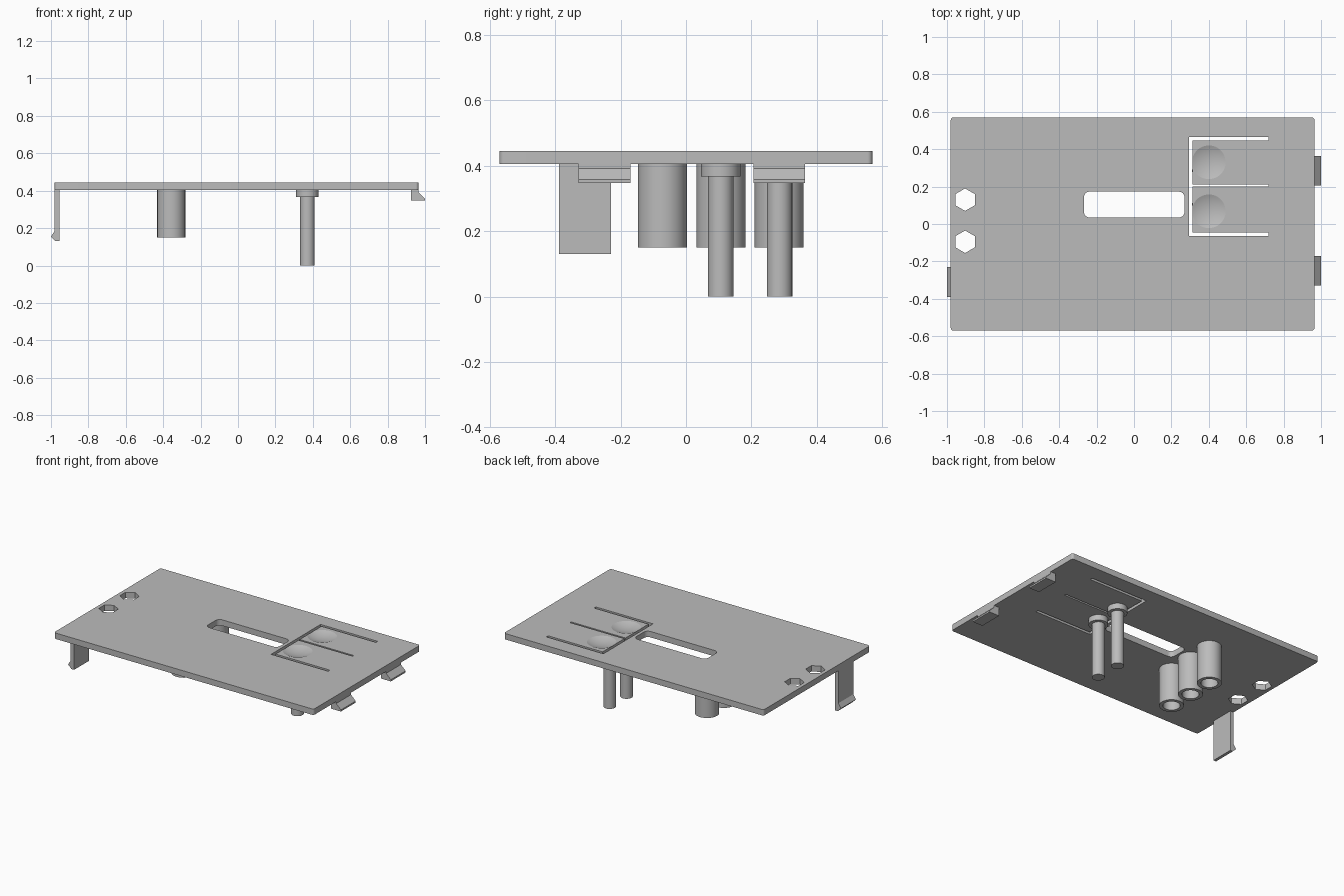
import bpy, bmesh, math
from mathutils import Vector

cube = bpy.data.objects.get("Cube")
if cube:
    bpy.data.objects.remove(cube)

grey = bpy.data.materials.new("plain grey")
grey.use_nodes = True
grey.diffuse_color = (0.5, 0.5, 0.5, 1)
grey.node_tree.nodes["Principled BSDF"].inputs["Base Color"].default_value = (0.5, 0.5, 0.5, 1)

BOTTOM, TOP = 0.405, 0.445


def finish(name, bm):
    bmesh.ops.recalc_face_normals(bm, faces=bm.faces)
    mesh = bpy.data.meshes.new(name)
    bm.to_mesh(mesh)
    bm.free()
    mesh.materials.append(grey)
    obj = bpy.data.objects.new(name, mesh)
    bpy.context.collection.objects.link(obj)
    return obj


def extrude(name, points, offset):
    """Extrude a closed outline of 3D points along an offset."""
    bm = bmesh.new()
    face = bm.faces.new([bm.verts.new(p) for p in points])
    new = bmesh.ops.extrude_face_region(bm, geom=[face])
    verts = [v for v in new["geom"] if isinstance(v, bmesh.types.BMVert)]
    bmesh.ops.translate(bm, verts=verts, vec=offset)
    return finish(name, bm)


def slab(name, x0, x1, y0, y1, z0, z1, radius=0.0):
    """Box with rounded vertical corners."""
    points = []
    steps = 6 if radius else 0
    corners = [(x1, y1, -1, -1), (x0, y1, 1, -1), (x0, y0, 1, 1), (x1, y0, -1, 1)]
    for q, (x, y, sx, sy) in enumerate(corners):
        for i in range(steps + 1):
            a = math.pi / 2 * (q + i / max(steps, 1))
            points.append((x + radius * (sx + math.cos(a)),
                           y + radius * (sy + math.sin(a)), z0))
    return extrude(name, points, (0, 0, z1 - z0))


def lathe(name, profile, x, y, sides=48):
    """Turn a radius/height profile around a vertical axis."""
    bm = bmesh.new()
    rings = []
    for r, z in profile:
        angles = [2 * math.pi * i / sides for i in range(sides)]
        rings.append([bm.verts.new((x + r * math.cos(a), y + r * math.sin(a), z))
                      for a in angles])
    for a, b in zip(rings, rings[1:]):
        for i in range(sides):
            j = (i + 1) % sides
            bm.faces.new((a[i], a[j], b[j], b[i]))
    bm.faces.new(rings[0])
    bm.faces.new(rings[-1])
    return finish(name, bm)


def smooth(obj):
    bpy.ops.object.select_all(action="DESELECT")
    obj.select_set(True)
    bpy.context.view_layer.objects.active = obj
    bpy.ops.object.shade_smooth_by_angle(angle=math.radians(30))


# Cover plate
plate = slab("cover_plate", -0.98, 0.965, -0.57, 0.57, BOTTOM, TOP, 0.015)

# Openings: long slot, hexagonal holes and the slits around the two tabs
LOW, HIGH = BOTTOM - 0.05, TOP + 0.05
cutters = [slab("slot_cutter", -0.268, 0.27, 0.035, 0.173, LOW, HIGH, 0.03)]
for y in (0.13, -0.095):
    hexagon = [(-0.903 + 0.06 * math.sin(k * math.pi / 3),
                y + 0.06 * math.cos(k * math.pi / 3), LOW) for k in range(6)]
    cutters.append(extrude("hex_hole_cutter", hexagon, (0, 0, HIGH - LOW)))
comb = [(0.293, -0.065), (0.72, -0.065), (0.72, -0.046), (0.313, -0.046),
        (0.313, 0.2), (0.72, 0.2), (0.72, 0.212), (0.313, 0.212),
        (0.313, 0.446), (0.72, 0.446), (0.72, 0.465), (0.293, 0.465)]
cutters.append(extrude("tab_slit_cutter", [(x, y, LOW) for x, y in comb], (0, 0, HIGH - LOW)))

# Shallow finger dishes, one on each tab
DISH_R, DEPTH = 0.09, 0.018
ball = (DISH_R ** 2 + DEPTH ** 2) / (2 * DEPTH)
for y in (0.33, 0.068):
    profile = []
    for i in range(1, 11):
        r = DISH_R * i / 10
        profile.append((r, TOP - DEPTH + ball - math.sqrt(ball ** 2 - r * r)))
    profile.append((DISH_R, HIGH))
    cutters.append(lathe("dish_cutter", profile, 0.4, y))

for cutter in cutters:
    if cutter.name.startswith("dish"):
        smooth(cutter)
    mod = plate.modifiers.new("cut", "BOOLEAN")
    mod.operation = "DIFFERENCE"
    mod.solver = "EXACT"
    mod.object = cutter
bpy.context.view_layer.update()
cut_mesh = bpy.data.meshes.new_from_object(
    plate.evaluated_get(bpy.context.evaluated_depsgraph_get()))
plate.modifiers.clear()
plate.data = cut_mesh
for cutter in cutters:
    bpy.data.objects.remove(cutter)
smooth(plate)

# Button pins with collars under the tabs
for side, y in (("right", 0.106), ("left", 0.286)):
    smooth(lathe(side + "_button_pin",
                 [(0.039, 0), (0.039, 0.367), (0.06, 0.367), (0.06, BOTTOM)], 0.371, y))

# Hollow light tubes
for i, y in enumerate((-0.072, 0.107, 0.285)):
    smooth(lathe("tube_%d" % (i + 1),
                 [(0.052, BOTTOM), (0.052, 0.15), (0.075, 0.15), (0.075, BOTTOM)],
                 -0.357, y))

# Long snap arm on one end
arm = [(-0.955, BOTTOM), (-0.955, 0.13), (-0.975, 0.13), (-1.0, 0.155),
       (-0.98, 0.185), (-0.98, BOTTOM)]
extrude("snap_arm", [(x, -0.389, z) for x, z in arm], (0, 0.159, 0))

# Short hooks on the other end
hook = [(0.925, BOTTOM), (0.925, 0.347), (1.0, 0.347), (1.0, 0.358),
        (0.965, 0.392), (0.965, BOTTOM)]
for side, y in (("front", -0.328), ("back", 0.206)):
    extrude(side + "_hook", [(x, y, z) for x, z in hook], (0, 0.158, 0))
